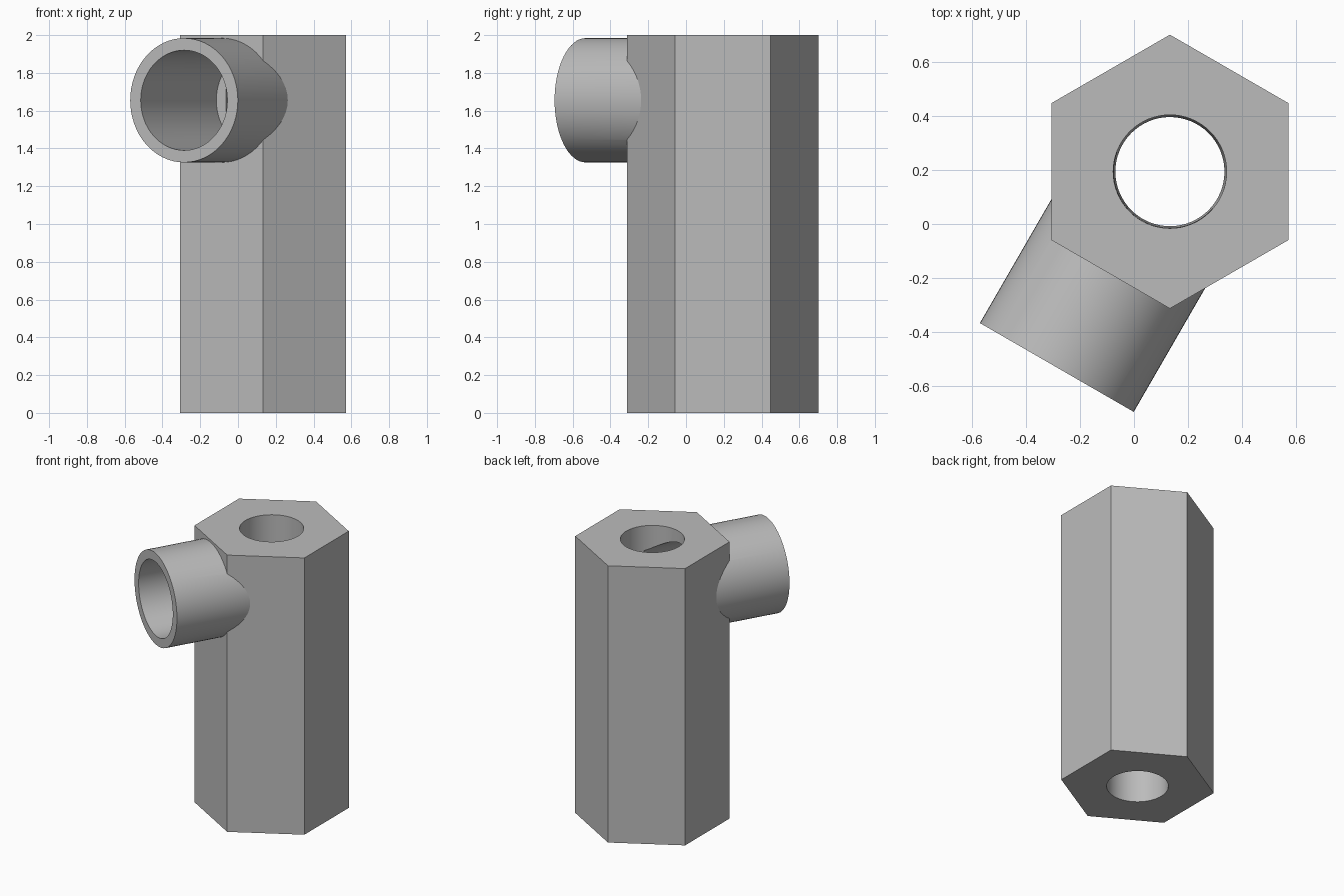
import bpy
from math import radians, sin, cos
from mathutils import Vector

default = bpy.data.objects.get("Cube")
if default:
    bpy.data.objects.remove(default, do_unlink=True)

AXIS = Vector((0.133, 0.194, 0))       # centre line of the hexagonal body
PIPE_Z = 1.655                         # height of the side pipe
OUTWARD = Vector((-sin(radians(30)), -cos(radians(30)), 0))
PIPE_END = 0.8375                      # distance of the pipe mouth from the body axis

grey = bpy.data.materials.new("plain grey")
grey.use_nodes = True
grey.diffuse_color = (0.5, 0.5, 0.5, 1)
grey.node_tree.nodes["Principled BSDF"].inputs["Base Color"].default_value = (0.5, 0.5, 0.5, 1)


def prism(name, start, end, r1, r2, sides):
    """Straight or tapered cylinder between two points."""
    d = end - start
    bpy.ops.mesh.primitive_cone_add(vertices=sides, radius1=r1, radius2=r2,
                                    depth=d.length, location=(start + end) / 2,
                                    rotation=d.to_track_quat('Z', 'Y').to_euler())
    ob = bpy.context.object
    ob.name = name
    ob.data.materials.append(grey)
    return ob


def combine(target, other, operation):
    """Apply a boolean and discard the helper."""
    other.hide_render = True
    mod = target.modifiers.new(operation.lower(), 'BOOLEAN')
    mod.object, mod.operation, mod.solver = other, operation, 'EXACT'
    bpy.context.view_layer.objects.active = target
    bpy.ops.object.modifier_apply(modifier=mod.name)
    bpy.data.objects.remove(other, do_unlink=True)


def up(z):
    return AXIS + Vector((0, 0, z))


def along(distance):
    return up(PIPE_Z) + OUTWARD * distance


# Hexagonal body with a corner facing front and back
body = prism("hexagonal_body", up(0), up(2), 0.507, 0.507, 6)

# Side pipe leaving one flat of the body
combine(body, prism("side_pipe", along(0.02), along(PIPE_END), 0.329, 0.329, 64), 'UNION')

# Flat-bottomed pipe bore, then the slightly tapered bore through the body
combine(body, prism("pipe_bore", along(0.037), along(1), 0.265, 0.265, 64), 'DIFFERENCE')
combine(body, prism("body_bore", up(-0.1), up(2.1), 0.2016, 0.2104, 64), 'DIFFERENCE')

# Smooth round walls, crisp edges
bpy.ops.object.select_all(action='DESELECT')
body.select_set(True)
bpy.context.view_layer.objects.active = body
bpy.ops.object.shade_smooth_by_angle(angle=radians(25))
